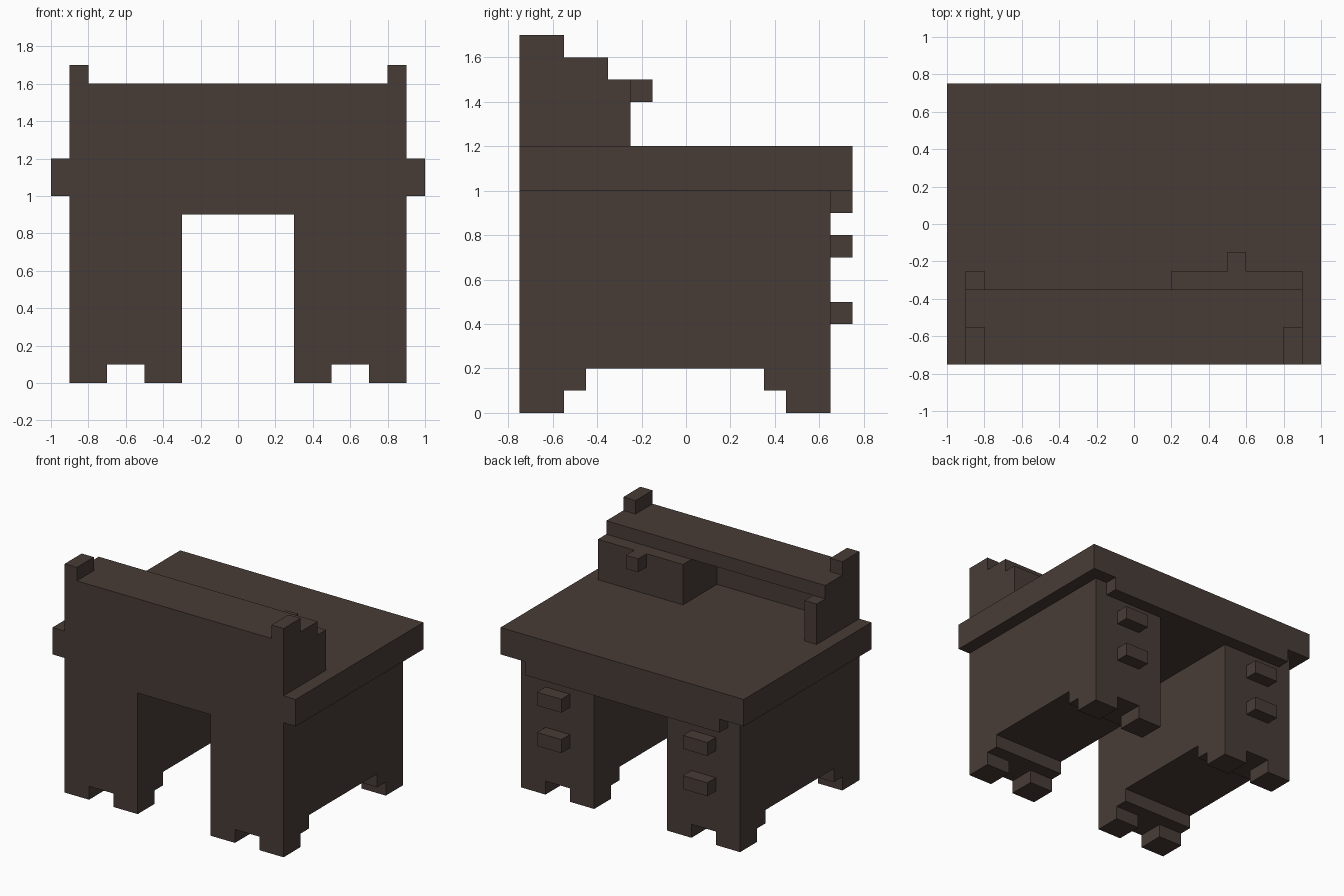
import bpy
import bmesh

cube = bpy.data.objects.get("Cube")
if cube:
    bpy.data.objects.remove(cube, do_unlink=True)

wood = bpy.data.materials.new("dark brown wood")
wood.use_nodes = True
colour = (0.064, 0.045, 0.037, 1)
wood.diffuse_color = colour
bsdf = next(n for n in wood.node_tree.nodes if n.type == 'BSDF_PRINCIPLED')
bsdf.inputs["Base Color"].default_value = colour
bsdf.inputs["Roughness"].default_value = 0.9


def box(name, xs, ys, zs):
    """Axis-aligned box between the given limits."""
    bm = bmesh.new()
    bmesh.ops.create_cube(bm, size=1)
    for v in bm.verts:
        v.co = [lim[0] if c < 0 else lim[1] for c, lim in zip(v.co, (xs, ys, zs))]
    mesh = bpy.data.meshes.new(name)
    bm.to_mesh(mesh)
    bm.free()
    mesh.materials.append(wood)
    obj = bpy.data.objects.new(name, mesh)
    bpy.context.collection.objects.link(obj)
    return obj


def pair(name, xs, ys, zs):
    """The same box on both sides of the desk."""
    box("left_" + name, xs, ys, zs)
    box("right_" + name, (-xs[1], -xs[0]), ys, zs)


FRONT, BACK = -0.75, 0.65    # limits of the base
EDGE = 0.75                  # far edge of the desk top

# Desk top with the wide drawer under it
box("desk_top", (-1, 1), (FRONT, EDGE), (1, 1.2))
box("centre_drawer", (-0.3, 0.3), (FRONT, BACK), (0.9, 1))
box("drawer_rail", (-0.8, 0.8), (BACK, EDGE), (0.9, 1))

# Pedestals, drawer handles and stepped feet
pair("pedestal", (0.3, 0.9), (FRONT, BACK), (0.2, 1))
for name, z in (("lower", 0.4), ("upper", 0.7)):
    pair(name + "_handle", (0.5, 0.7), (BACK, EDGE), (z, z + 0.1))
for end, step, foot in (("front", (FRONT, -0.45), (FRONT, -0.55)),
                        ("back", (0.35, BACK), (0.45, BACK))):
    pair(end + "_plinth", (0.3, 0.9), step, (0.1, 0.2))
    pair(end + "_inner_foot", (0.3, 0.5), foot, (0, 0.1))
    pair(end + "_outer_foot", (0.7, 0.9), foot, (0, 0.1))

# Hutch: panel, shelf, corner posts, cupboard and end support
box("hutch_panel", (-0.9, 0.9), (FRONT, -0.65), (1.2, 1.5))
box("hutch_shelf", (-0.9, 0.9), (FRONT, -0.35), (1.5, 1.6))
pair("hutch_post", (0.8, 0.9), (FRONT, -0.55), (1.6, 1.7))
box("cupboard", (0.2, 0.9), (-0.65, -0.25), (1.2, 1.5))
box("cupboard_knob", (0.5, 0.6), (-0.25, -0.15), (1.4, 1.5))
box("shelf_support", (-0.9, -0.8), (-0.65, -0.25), (1.2, 1.5))
